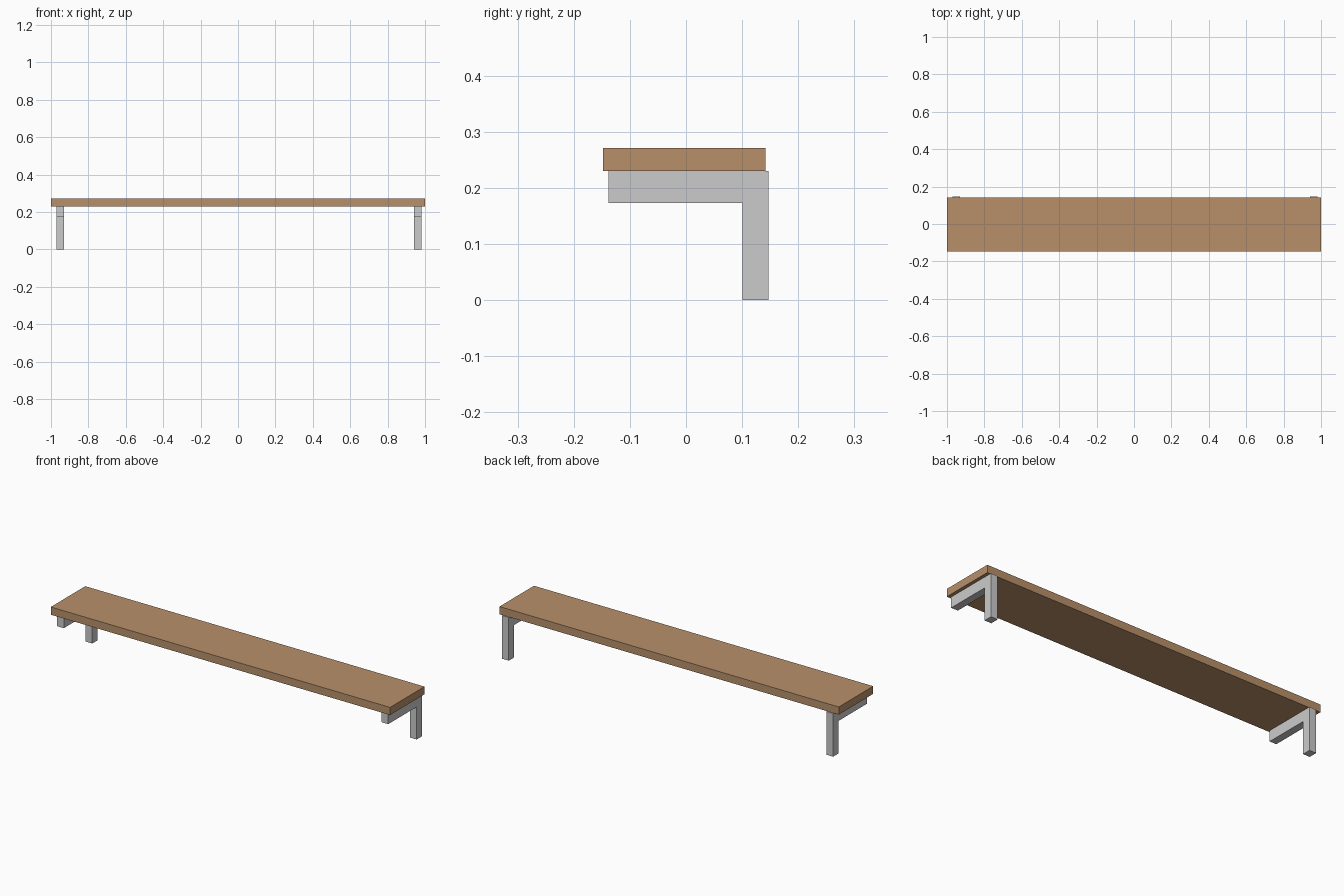
import bpy, bmesh

if "Cube" in bpy.data.objects:
    bpy.data.objects.remove(bpy.data.objects["Cube"])


def extrude_profile(name, profile, x0, x1):
    """Solid made by extruding a (y, z) outline along x."""
    bm = bmesh.new()
    face = bm.faces.new([bm.verts.new((x0, y, z)) for y, z in profile])
    out = bmesh.ops.extrude_face_region(bm, geom=[face])
    verts = [g for g in out["geom"] if isinstance(g, bmesh.types.BMVert)]
    bmesh.ops.translate(bm, verts=verts, vec=(x1 - x0, 0, 0))
    bmesh.ops.recalc_face_normals(bm, faces=bm.faces)
    mesh = bpy.data.meshes.new(name)
    bm.to_mesh(mesh)
    bm.free()
    obj = bpy.data.objects.new(name, mesh)
    bpy.context.collection.objects.link(obj)
    return obj


# wooden plank
wood = bpy.data.materials.new("wood")
wood.diffuse_color = (0.48, 0.28, 0.145, 1)
wood.use_nodes = True
wood.node_tree.nodes["Principled BSDF"].inputs["Base Color"].default_value = wood.diffuse_color
plank = extrude_profile(
    "plank", [(-0.148, 0.23), (0.142, 0.23), (0.142, 0.271), (-0.148, 0.271)], -1, 1)
plank.data.materials.append(wood)

# L-shaped brackets: arm under the plank plus rear leg
bracket = [(-0.138, 0.23), (-0.138, 0.173), (0.101, 0.173),
           (0.101, 0), (0.147, 0), (0.147, 0.23)]
for side, x in (("left", -0.95), ("right", 0.962)):
    extrude_profile(side + "_bracket", bracket, x - 0.02, x + 0.02)
